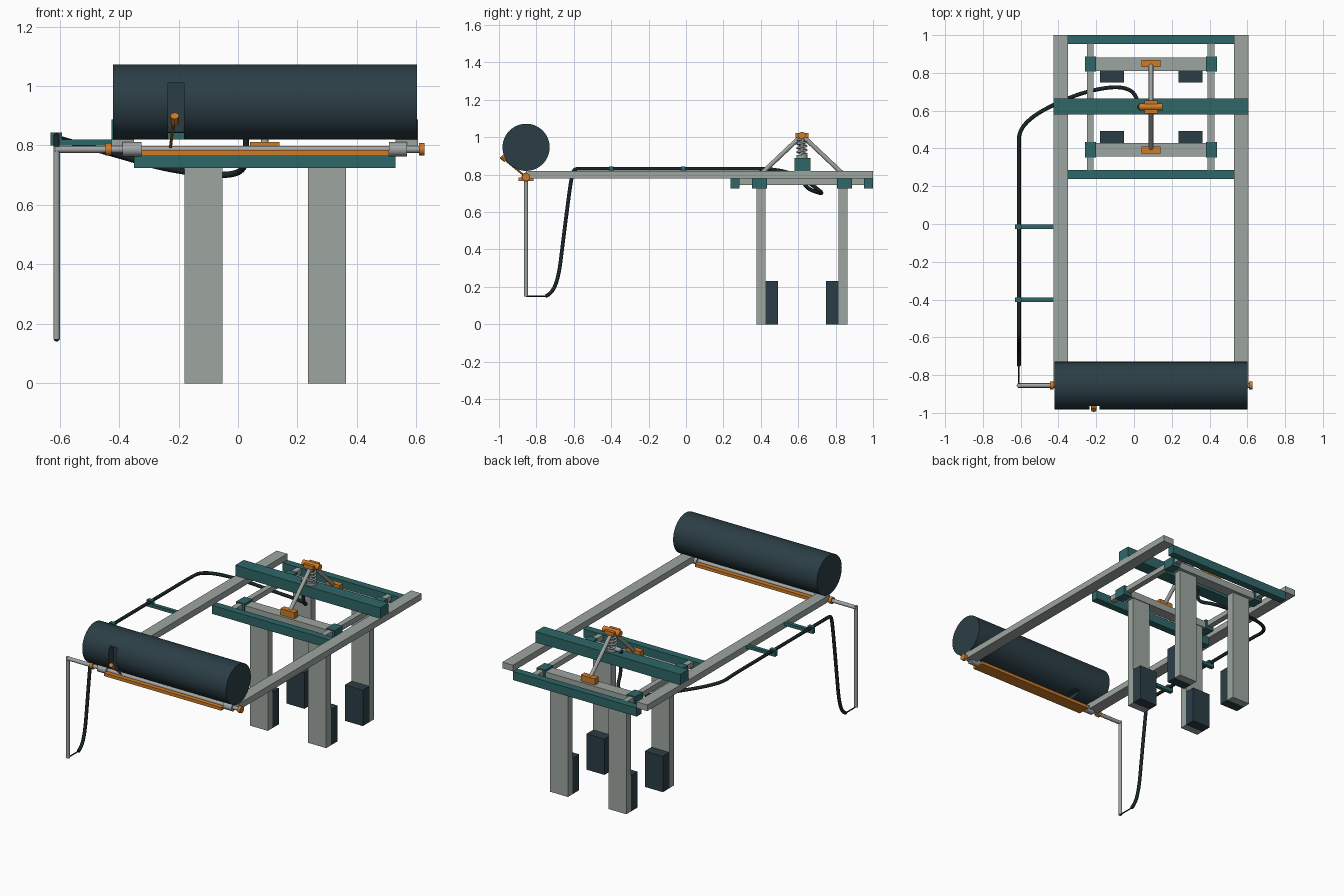
import bpy, bmesh, math
from mathutils import Vector

if "Cube" in bpy.data.objects:
    bpy.data.objects.remove(bpy.data.objects["Cube"])

def mat(name, c):
    m = bpy.data.materials.new(name)
    m.diffuse_color = (*c, 1)
    m.use_nodes = True
    m.node_tree.nodes["Principled BSDF"].inputs["Base Color"].default_value = m.diffuse_color
    return m

GREY = mat("warm grey", (0.34, 0.38, 0.355))
STEEL = mat("light steel", (0.36, 0.38, 0.38))
TEAL = mat("teal", (0.028, 0.135, 0.14))
SLATE = mat("dark slate", (0.024, 0.048, 0.06))
ORANGE = mat("orange", (0.62, 0.20, 0.02))
BLACK = mat("hose black", (0.010, 0.018, 0.021))

def finish(name, bm, m, smooth=False):
    me = bpy.data.meshes.new(name)
    bmesh.ops.recalc_face_normals(bm, faces=bm.faces)
    bm.to_mesh(me)
    bm.free()
    ob = bpy.data.objects.new(name, me)
    bpy.context.collection.objects.link(ob)
    if m:
        me.materials.append(m)
    if smooth:
        bpy.context.view_layer.objects.active = ob
        ob.select_set(True)
        bpy.ops.object.shade_smooth_by_angle(angle=math.radians(35))
        ob.select_set(False)
    return ob

def box(name, x, y, z, m):
    """Box from (min, max) ranges."""
    bm = bmesh.new()
    bmesh.ops.create_cube(bm, size=1)
    for v in bm.verts:
        v.co = [r[0] if c < 0 else r[1] for r, c in zip((x, y, z), v.co)]
    return finish(name, bm, m)

def rod(name, a, b, r, m, n=20):
    """Cylinder between two points."""
    a, b = Vector(a), Vector(b)
    bm = bmesh.new()
    bmesh.ops.create_cone(bm, cap_ends=True, segments=n, radius1=r, radius2=r, depth=(b - a).length)
    q = (b - a).to_track_quat('Z', 'Y')
    for v in bm.verts:
        v.co = q @ v.co + (a + b) / 2
    return finish(name, bm, m, n > 8)

def tube(name, pts, r, m, kind='NURBS'):
    cu = bpy.data.curves.new(name, 'CURVE')
    cu.dimensions = '3D'
    cu.bevel_depth, cu.bevel_resolution, cu.use_fill_caps = r, 3, True
    s = cu.splines.new(kind)
    s.points.add(len(pts) - 1)
    for p, c in zip(s.points, pts):
        p.co = (*c, 1)
    if kind == 'NURBS':
        s.order_u, s.use_endpoint_u, s.resolution_u = 3, True, 6
    cu.materials.append(m)
    ob = bpy.data.objects.new(name, cu)
    bpy.context.collection.objects.link(ob)
    return ob

# main frame: side rails and cross beams
box("left_rail", (-0.425, -0.35), (-0.855, 1), (0.78, 0.82), GREY)
box("right_rail", (0.53, 0.605), (-0.855, 1), (0.78, 0.82), GREY)
box("upper_cross_beam", (-0.425, 0.605), (0.58, 0.665), (0.82, 0.888), TEAL)
for n, y0 in (("front", 0.238), ("rear", 0.953)):
    box(n + "_cross_beam", (-0.35, 0.53), (y0, y0 + 0.047), (0.725, 0.78), TEAL)

# sliding bars between the cross beams
for n, x0 in (("left", -0.25), ("right", 0.39)):
    box(n + "_slide_bar", (x0, x0 + 0.035), (0.26, 0.975), (0.745, 0.778), GREY)

# gripping arms, mirrored about the middle of the upper beam
MID = 0.62
for n, s in (("front", -1), ("rear", 1)):
    def yr(a, b):
        return tuple(sorted((MID + s * a, MID + s * b)))
    box(n + "_carriage_beam", (-0.20, 0.38), yr(0.19, 0.262), (0.727, 0.772), GREY)
    for side, x0 in (("left", -0.26), ("right", 0.38)):
        box(f"{n}_{side}_slider", (x0, x0 + 0.06), yr(0.187, 0.267), (0.725, 0.785), TEAL)
    for side, x0 in (("left", -0.18), ("right", 0.235)):
        xr = (x0, x0 + 0.128)
        box(f"{n}_{side}_leg", xr, yr(0.195, 0.243), (0, 0.73), GREY)
        box(f"{n}_{side}_pad", xr, yr(0.128, 0.195), (0, 0.23), SLATE)
    # toggle strut and its foot hinge
    box(n + "_strut_hinge", (0.04, 0.14), yr(0.21, 0.247), (0.772, 0.812), ORANGE)
    rod(n + "_strut", (0.09, MID + s * 0.228, 0.795), (0.09, MID, 1.01), 0.012, GREY)

# toggle head: hinge, piston and spring
rod("toggle_pin", (0.03, MID, 1.01), (0.15, MID, 1.01), 0.019, ORANGE)
box("toggle_head", (0.055, 0.125), (MID - 0.035, MID + 0.035), (0.998, 1.022), ORANGE)
rod("piston", (0.09, MID, 0.88), (0.09, MID, 1.0), 0.013, STEEL)
rod("piston_base", (0.09, MID, 0.888), (0.09, MID, 0.905), 0.03, STEEL)
turns, steps = 4, 16
tube("spring", [(0.09 + 0.024 * math.cos(2 * math.pi * i / steps),
                 MID + 0.024 * math.sin(2 * math.pi * i / steps),
                 0.905 + 0.085 * i / (turns * steps)) for i in range(turns * steps + 1)],
     0.006, STEEL, 'POLY')
rod("hose_fitting", (0.025, MID, 0.905), (0.09, MID, 0.905), 0.014, STEEL)

# drum with a lever slot cut in its front and underside
AY, AZ = -0.855, 0.787
drum = rod("drum", (-0.42, AY, 0.946), (0.602, AY, 0.946), 0.126, SLATE, 64)
for yr, zr in (((-1.1, -0.93), (0.7, 1.01)), ((-1.05, -0.65), (0.7, 0.842))):
    cut = box("slot_cutter", (-0.235, -0.182), yr, zr, None)
    cut.hide_render = True
    md = drum.modifiers.new("slot", 'BOOLEAN')
    md.object, md.operation, md.solver = cut, 'DIFFERENCE', 'EXACT'
    bpy.context.view_layer.objects.active = drum
    bpy.ops.object.modifier_apply(modifier=md.name)
    bpy.data.objects.remove(cut)

# handle axle, bearings and collars
rod("axle", (-0.615, AY, AZ), (0.615, AY, AZ), 0.012, STEEL)
for n, x0, x1 in (("left", -0.388, -0.325), ("right", 0.508, 0.568)):
    rod(n + "_bearing", (x0, AY, AZ), (x1, AY, AZ), 0.024, STEEL)
for n, x0 in (("left", -0.445), ("right", 0.608)):
    rod(n + "_collar", (x0, AY, AZ), (x0 + 0.019, AY, AZ), 0.021, ORANGE)
box("grip_plate", (-0.325, 0.508), (-0.895, -0.815), (0.765, 0.785), ORANGE)

# drop arm at the left end
rod("drop_arm", (-0.61, AY, 0.148), (-0.61, AY, 0.797), 0.011, GREY)

# trigger lever through the slot
rod("lever_arm", (-0.227, -0.865, 0.795), (-0.216, -0.975, 0.885), 0.005, ORANGE, 8)
rod("lever_tip", (-0.213, -0.962, 0.878), (-0.213, -0.985, 0.9), 0.015, ORANGE, 8)

# hose brackets
for n, y in (("front", -0.4), ("rear", -0.015)):
    box(n + "_hose_bracket", (-0.60, -0.42), (y - 0.012, y + 0.012), (0.80, 0.82), TEAL)
    box(n + "_hose_clip", (-0.63, -0.592), (y - 0.012, y + 0.012), (0.80, 0.843), TEAL)

# hose from the drop arm, along the rail and up into the toggle
rod("hose_lead", (-0.61, AY, 0.15), (-0.61, -0.74, 0.15), 0.004, BLACK, 8)
tube("hose", [(-0.61, -0.75, 0.15), (-0.61, -0.715, 0.165), (-0.61, -0.68, 0.26),
              (-0.61, -0.66, 0.42), (-0.61, -0.63, 0.66), (-0.61, -0.61, 0.80),
              (-0.61, -0.595, 0.832), (-0.61, -0.55, 0.832), (-0.61, 0.1, 0.832),
              (-0.61, 0.40, 0.832), (-0.61, 0.49, 0.825), (-0.54, 0.57, 0.805),
              (-0.40, 0.645, 0.767), (-0.26, 0.70, 0.725), (-0.10, 0.73, 0.70),
              (-0.01, 0.71, 0.702), (0.022, 0.65, 0.725), (0.027, MID, 0.77),
              (0.027, MID, 0.90)], 0.0105, BLACK)
